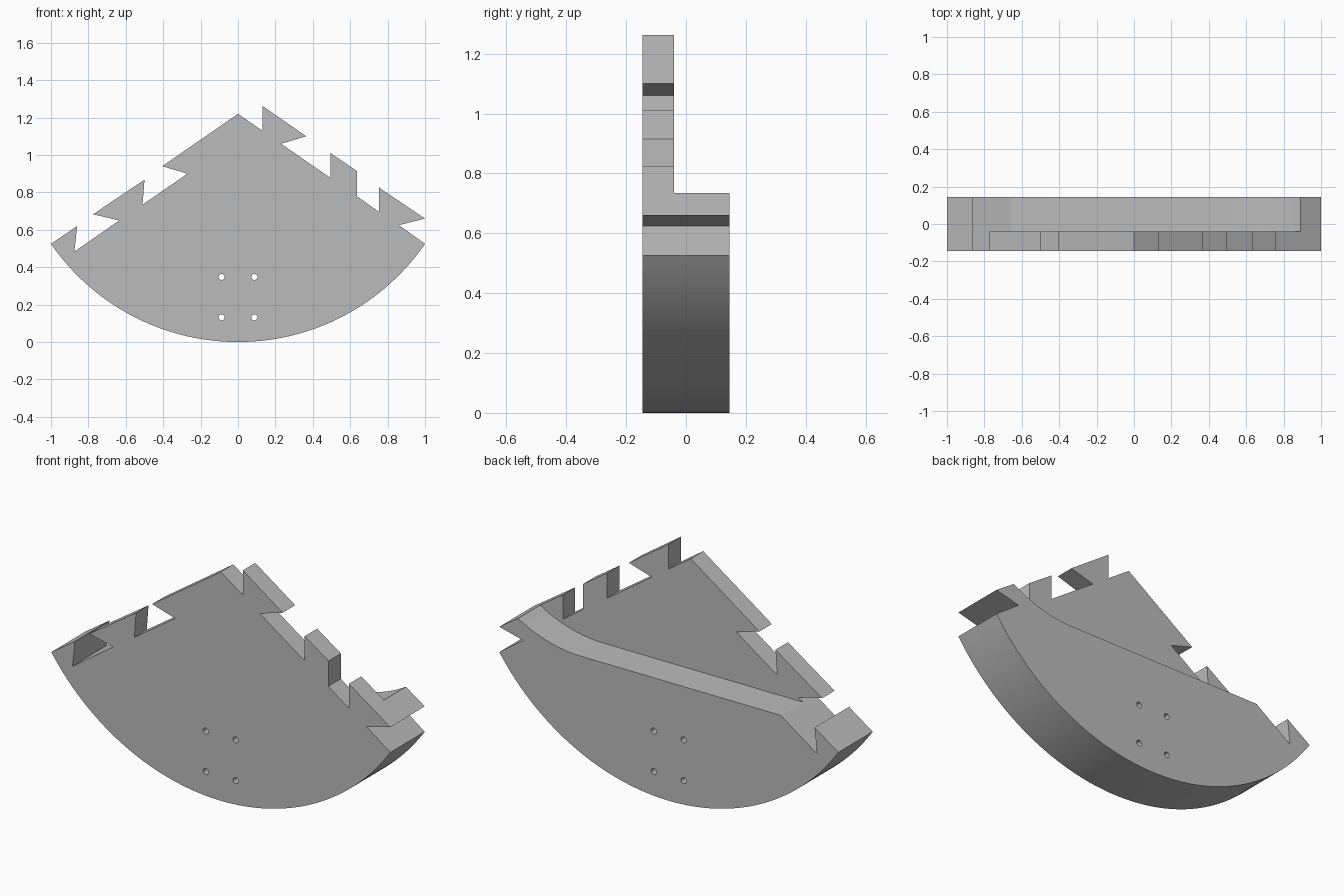
import bpy, bmesh, math

if "Cube" in bpy.data.objects:
    bpy.data.objects.remove(bpy.data.objects["Cube"], do_unlink=True)

FRONT, STEP, BACK = -0.145, -0.04, 0.145

grey = bpy.data.materials.new("plain grey")
grey.use_nodes = True
grey.diffuse_color = (0.5, 0.5, 0.5, 1)
grey.node_tree.nodes["Principled BSDF"].inputs["Base Color"].default_value = (0.5, 0.5, 0.5, 1)


def prism(name, outlines, y0, y1):
    """Extrude closed (x, z) outlines from y0 to y1."""
    bm = bmesh.new()
    for outline in outlines:
        face = bm.faces.new([bm.verts.new((x, y0, z)) for x, z in outline])
        grown = bmesh.ops.extrude_face_region(bm, geom=[face])["geom"]
        for v in grown:
            if isinstance(v, bmesh.types.BMVert):
                v.co.y = y1
    bmesh.ops.recalc_face_normals(bm, faces=bm.faces)
    mesh = bpy.data.meshes.new(name)
    bm.to_mesh(mesh)
    bm.free()
    mesh.materials.append(grey)
    obj = bpy.data.objects.new(name, mesh)
    bpy.context.collection.objects.link(obj)
    return obj


def arc(cx, cz, r, a0, a1, n):
    return [(cx + r * math.cos(a0 + (a1 - a0) * i / n),
             cz + r * math.sin(a0 + (a1 - a0) * i / n)) for i in range(n + 1)]


def cut(target, cutter):
    cutter.hide_render = True
    mod = target.modifiers.new("cut", 'BOOLEAN')
    mod.operation, mod.solver, mod.object = 'DIFFERENCE', 'EXACT', cutter
    bpy.context.view_layer.objects.active = target
    bpy.ops.object.modifier_apply(modifier=mod.name)
    bpy.data.objects.remove(cutter, do_unlink=True)


# Fan-shaped body: round rim below, dovetail teeth on both upper edges
radius = (1 + 0.525 ** 2) / (2 * 0.525)
half = math.asin(1 / radius)
rim = arc(0, radius, radius, -math.pi / 2 - half, -math.pi / 2 + half, 72)
right_teeth = [(0.86, 0.625), (1.0, 0.66), (0.755, 0.825), (0.755, 0.695),
               (0.635, 0.78), (0.635, 0.915), (0.495, 1.01), (0.495, 0.877),
               (0.23, 1.06), (0.365, 1.10), (0.13, 1.263), (0.13, 1.13), (0, 1.22)]
left_teeth = [(-0.405, 0.94), (-0.27, 0.90), (-0.51, 0.735), (-0.50, 0.868),
              (-0.775, 0.683), (-0.635, 0.65), (-0.875, 0.483), (-0.86, 0.62)]
body = prism("fan_body", [rim + right_teeth + left_teeth], FRONT, BACK)

# Rear recess above a level ledge that curves up towards one end
ledge_z, bend_r, bend_x = 0.632, 0.73, 0.516
bend = arc(bend_x, ledge_z + bend_r, bend_r, -math.pi / 2,
           -math.pi / 2 + math.asin(0.54 / bend_r), 20)
recess = [(-1.1, ledge_z)] + bend + [(1.1, 1.5), (-1.1, 1.5)]
cut(body, prism("recess_cutter", [recess], STEP, BACK + 0.1))

# Four bolt holes
holes = [arc(x, z, 0.016, 0, 2 * math.pi, 24)[:-1]
         for x in (-0.088, 0.088) for z in (0.132, 0.348)]
cut(body, prism("hole_cutter", holes, FRONT - 0.1, BACK + 0.1))

# Smooth rim with crisp edges
bpy.ops.object.select_all(action='DESELECT')
body.select_set(True)
bpy.context.view_layer.objects.active = body
bpy.ops.object.shade_smooth_by_angle(angle=math.radians(30))
